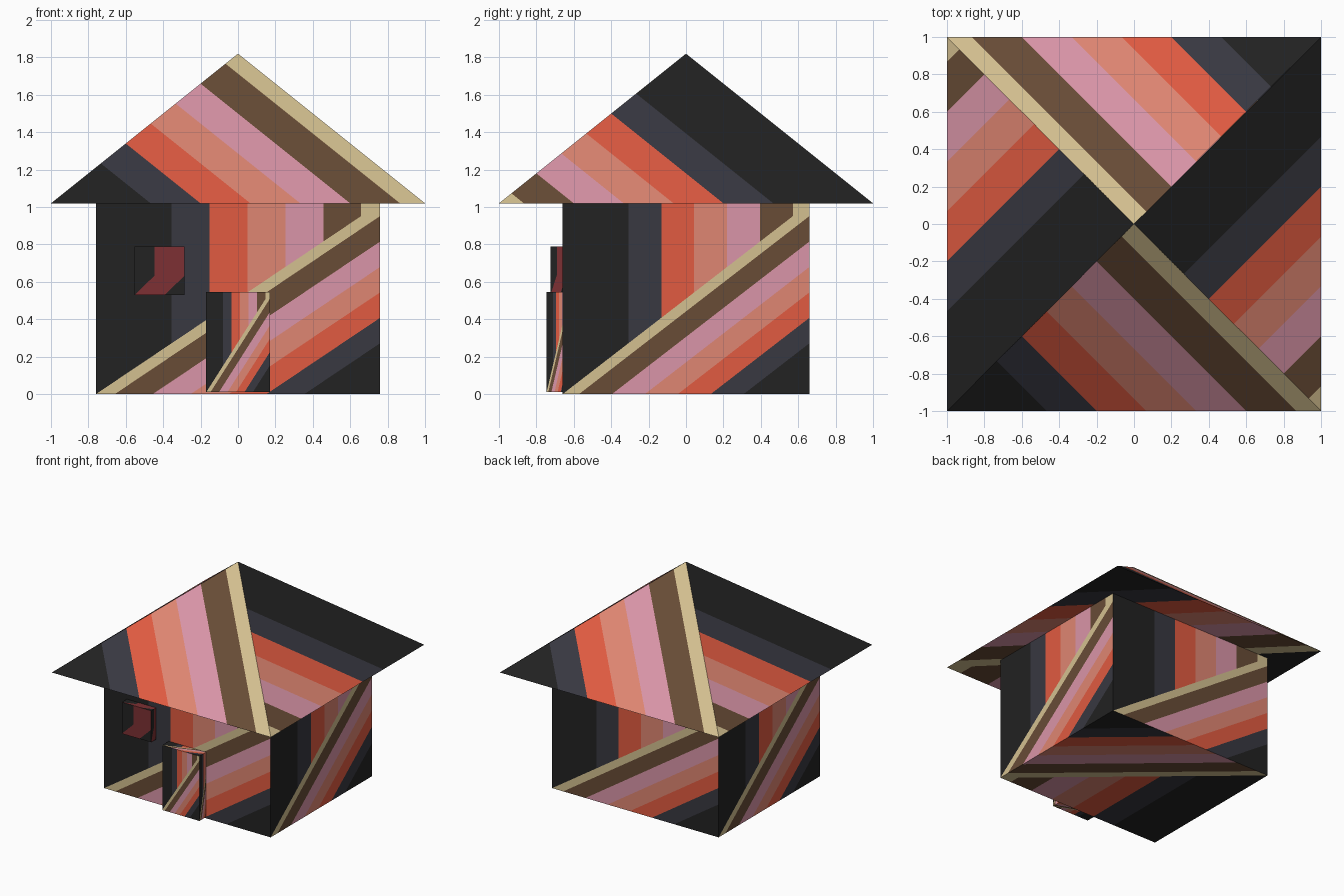
import bpy
import bmesh
from mathutils import Vector

if "Cube" in bpy.data.objects:
    bpy.data.objects.remove(bpy.data.objects["Cube"])


def material(name, rgb):
    """Flat material from an sRGB colour (0-255), stored as linear."""
    def lin(c):
        c /= 255
        return c / 12.92 if c <= 0.04045 else ((c + 0.055) / 1.055) ** 2.4
    m = bpy.data.materials.new(name)
    m.diffuse_color = (*[lin(c) for c in rgb], 1)
    m.use_nodes = True
    m.node_tree.nodes["Principled BSDF"].inputs["Base Color"].default_value = m.diffuse_color
    return m


black = material("black", (34, 34, 34))
maroon = material("maroon", (125, 48, 51))
# Stripe bands: (material, upper limit of the stripe coordinate)
STRIPES = [
    (black, 4 / 15),
    (material("slate", (56, 56, 65)), 6 / 15),
    (material("red orange", (225, 91, 65)), 8 / 15),
    (material("salmon", (223, 134, 114)), 10 / 15),
    (material("pink", (218, 149, 168)), 12 / 15),
    (material("brown", (104, 76, 54)), 14 / 15),
    (material("cream", (212, 192, 144)), 1.0),
]
WINDOW_BANDS = [(black, 6 / 15), (maroon, 1.0)]


def striped_tri(bm, bands, tip, e1, e2, tip_value):
    """Cut a triangle into bands parallel to the edge opposite its tip."""
    tip, e1, e2 = Vector(tip), Vector(e1), Vector(e2)
    low = 0.0
    for index, (_, high) in enumerate(bands):
        t0, t1 = (low, high) if tip_value == 0 else (1 - high, 1 - low)
        pts = [tip.lerp(e1, t0), tip.lerp(e1, t1), tip.lerp(e2, t1), tip.lerp(e2, t0)]
        if t0 < 1e-6:
            pts.pop()
        face = bm.faces.new([bm.verts.new(p) for p in pts])
        face.material_index = index
        low = high


def striped_quad(bm, bands, a, d, c, b):
    """Corners counter-clockwise from lower left; halves striped in two directions."""
    striped_tri(bm, bands, c, b, a, 1)
    striped_tri(bm, bands, d, c, a, 0)


def finish(bm, name, bands):
    bmesh.ops.remove_doubles(bm, verts=bm.verts, dist=1e-5)
    mesh = bpy.data.meshes.new(name)
    bm.to_mesh(mesh)
    bm.free()
    for mat, _ in bands:
        mesh.materials.append(mat)
    bpy.context.collection.objects.link(bpy.data.objects.new(name, mesh))


def striped_box(name, x0, x1, y0, y1, z0, z1, bands=STRIPES):
    bm = bmesh.new()
    ring = [(x0, y0), (x1, y0), (x1, y1), (x0, y1)]
    # four sides: front, right, back, left
    for i in range(4):
        p, q = ring[i], ring[(i + 1) % 4]
        striped_quad(bm, bands, (*p, z0), (*q, z0), (*q, z1), (*p, z1))
    # top and bottom
    striped_quad(bm, bands, *[(*p, z1) for p in ring])
    striped_quad(bm, bands, *[(*ring[i], z0) for i in (3, 2, 1, 0)])
    finish(bm, name, bands)


# House body, door and window
striped_box("house_body", -0.76, 0.76, -0.66, 0.66, 0, 1.02)
striped_box("door", -0.17, 0.17, -0.745, -0.62, 0.01, 0.545)
striped_box("window", -0.553, -0.285, -0.725, -0.64, 0.53, 0.79, WINDOW_BANDS)

# Pyramid roof: stripe direction alternates from side to side
bm = bmesh.new()
eave = [(-1, -1, 1.02), (1, -1, 1.02), (1, 1, 1.02), (-1, 1, 1.02)]
for i in range(4):
    striped_tri(bm, STRIPES, eave[i], eave[(i + 1) % 4], (0, 0, 1.82), i % 2)
# flat underside of the eaves
striped_quad(bm, STRIPES, *[eave[i] for i in (3, 2, 1, 0)])
finish(bm, "roof", STRIPES)
